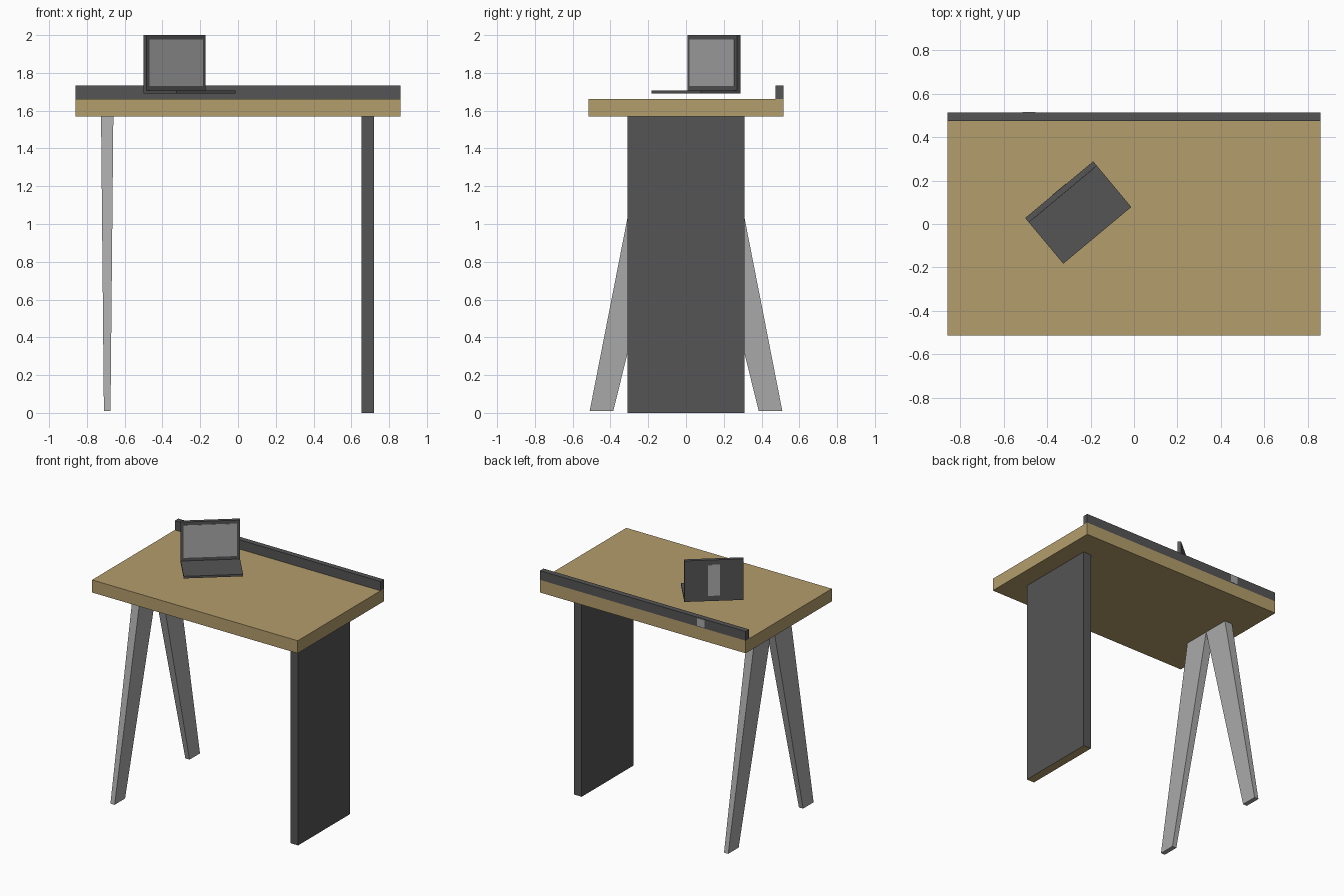
import bpy, math
from mathutils import Matrix, Vector

if "Cube" in bpy.data.objects:
    bpy.data.objects.remove(bpy.data.objects["Cube"])


def material(name, rgb):
    m = bpy.data.materials.new(name)
    m.diffuse_color = (*rgb, 1)
    m.use_nodes = True
    m.node_tree.nodes["Principled BSDF"].inputs["Base Color"].default_value = m.diffuse_color
    return m


wood = material("wood", (0.45, 0.34, 0.15))
dark = material("dark_grey", (0.09, 0.09, 0.09))
light = material("light_grey", (0.4, 0.4, 0.4))

FACES = [(3, 2, 1, 0), (4, 5, 6, 7), (0, 1, 5, 4), (1, 2, 6, 5), (2, 3, 7, 6), (3, 0, 4, 7)]


def frustum(name, bottom, top, mat, matrix=Matrix()):
    """Six-sided solid between two rectangles given as (x0, x1, y0, y1, z)."""
    verts = []
    for x0, x1, y0, y1, z in (bottom, top):
        verts += [matrix @ Vector(p) for p in
                  ((x0, y0, z), (x1, y0, z), (x1, y1, z), (x0, y1, z))]
    mesh = bpy.data.meshes.new(name)
    mesh.from_pydata(verts, [], FACES)
    mesh.materials.append(mat)
    obj = bpy.data.objects.new(name, mesh)
    bpy.context.collection.objects.link(obj)
    return obj


def box(name, x, y, z, mat, matrix=Matrix()):
    return frustum(name, (*x, *y, z[0]), (*x, *y, z[1]), mat, matrix)


# Table top and rear rail
box("table_top", (-0.86, 0.86), (-0.515, 0.515), (1.568, 1.663), wood)
box("rear_rail", (-0.86, 0.86), (0.474, 0.515), (1.663, 1.733), dark)
box("rail_plate", (-0.515, -0.455), (0.51, 0.517), (1.67, 1.728), light)

# Solid panel leg with a wooden underside
panel = box("panel_leg", (0.655, 0.72), (-0.31, 0.31), (0.0, 1.568), dark)
panel.data.materials.append(wood)
panel.data.polygons[0].material_index = 1

# Tapered trestle legs meeting under the top
frustum("trestle_leg_front", (-0.71, -0.675, -0.51, -0.385, 0.01),
        (-0.725, -0.66, -0.205, 0.0, 1.568), light)
frustum("trestle_leg_back", (-0.71, -0.675, 0.385, 0.51, 0.01),
        (-0.725, -0.66, 0.0, 0.205, 1.568), light)

# Open laptop, turned on the table and lifted slightly above it
turn = Matrix.Translation((-0.257, 0.053, 0)) @ Matrix.Rotation(math.radians(39.8), 4, 'Z')
W, D = 0.204, 0.137
box("laptop_base", (-W, W), (-D, D), (1.69, 1.706), dark, turn)
box("laptop_lid", (-W, W), (D - 0.026, D), (1.706, 2.0), dark, turn)
box("laptop_screen", (-W + 0.02, W - 0.02), (D - 0.028, D - 0.024), (1.73, 1.976), light, turn)
box("lid_back_plate", (-0.042, 0.042), (D - 0.002, D + 0.002), (1.73, 1.965), light, turn)
